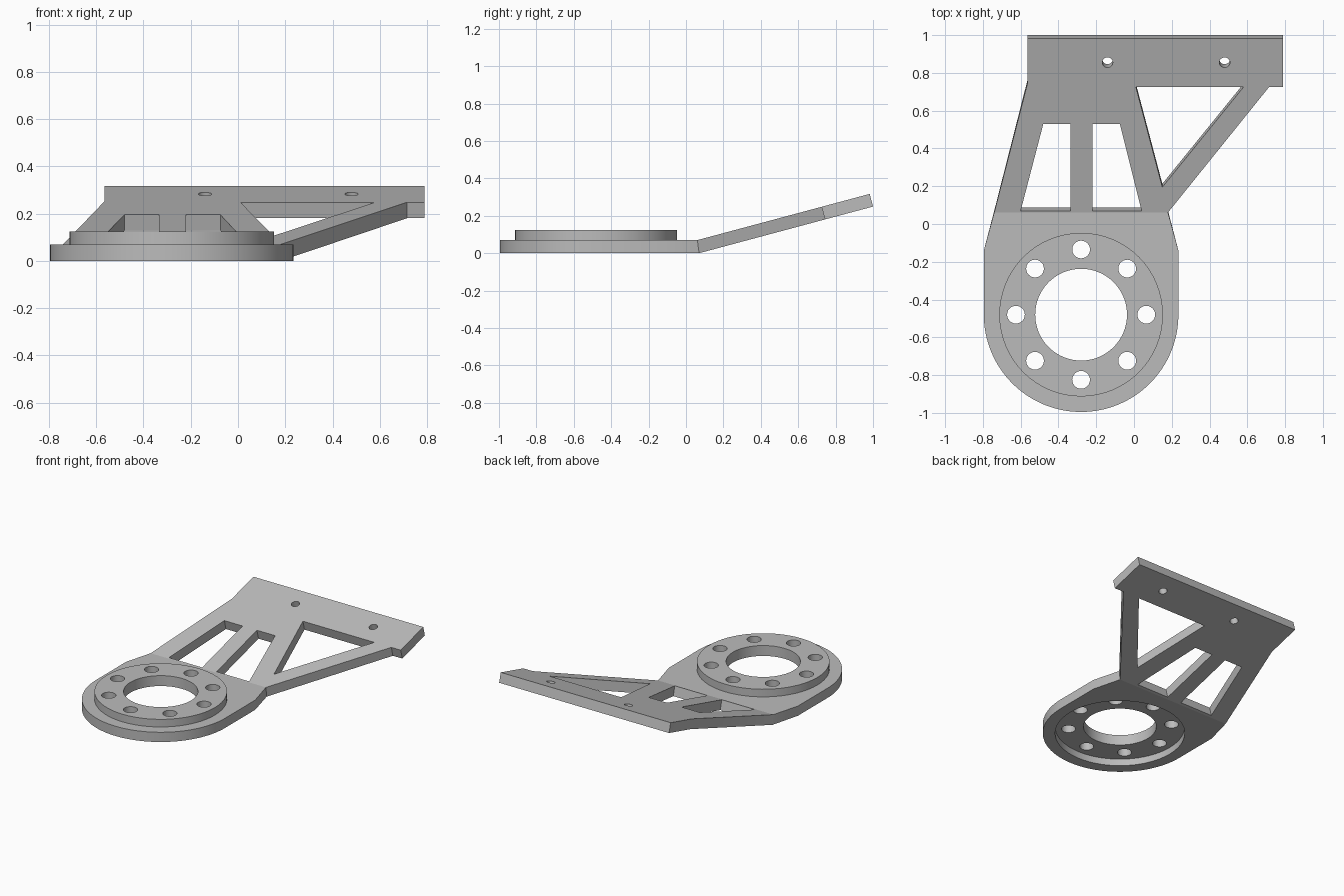
import bpy, bmesh
from math import sin, cos, tan, pi, radians

cube = bpy.data.objects.get("Cube")
if cube:
    bpy.data.objects.remove(cube, do_unlink=True)

THICK = 0.07             # sheet thickness
TILT = radians(15)       # slope of the arm
FOLD = 0.07              # y of the fold on the underside
MITRE = THICK * tan(TILT / 2)
CX, CY = -0.28, -0.48    # centre of the round flange

grey = bpy.data.materials.new("plain_grey")
grey.use_nodes = True
grey.diffuse_color = (0.5, 0.5, 0.5, 1)
grey.node_tree.nodes["Principled BSDF"].inputs["Base Color"].default_value = (0.5, 0.5, 0.5, 1)


def arc(x, y, r, start=0.0, sweep=2 * pi, n=64):
    """Points on a circle; a full turn leaves out the repeated end point."""
    count = n if sweep >= 2 * pi else n + 1
    return [(x + r * cos(start + sweep * i / n), y + r * sin(start + sweep * i / n))
            for i in range(count)]


def plate(name, loops, z0, z1, mitre_y=None, mitre=0.0):
    """Extrude an outline with holes; optionally slant the end lying on mitre_y."""
    curve = bpy.data.curves.new(name + "_profile", 'CURVE')
    curve.dimensions = '2D'
    curve.fill_mode = 'BOTH'
    curve.extrude = (z1 - z0) / 2
    for loop in loops:
        spline = curve.splines.new('POLY')
        spline.points.add(len(loop) - 1)
        for point, (x, y) in zip(spline.points, loop):
            point.co = (x, y, 0, 1)
        spline.use_cyclic_u = True
    helper = bpy.data.objects.new(name + "_profile", curve)
    bpy.context.collection.objects.link(helper)
    bpy.context.view_layer.update()
    graph = bpy.context.evaluated_depsgraph_get()
    mesh = bpy.data.meshes.new_from_object(helper.evaluated_get(graph))
    bpy.data.objects.remove(helper, do_unlink=True)

    bm = bmesh.new()
    bm.from_mesh(mesh)
    bmesh.ops.remove_doubles(bm, verts=bm.verts, dist=0.0001)
    bmesh.ops.translate(bm, verts=bm.verts, vec=(0, 0, (z0 + z1) / 2))
    if mitre_y is not None:
        for v in bm.verts:
            if abs(v.co.y - mitre_y) < 0.001 and v.co.z > (z0 + z1) / 2:
                v.co.y += mitre
    bmesh.ops.recalc_face_normals(bm, faces=bm.faces)
    bm.to_mesh(mesh)
    bm.free()

    mesh.name = name
    mesh.materials.clear()
    mesh.materials.append(grey)
    obj = bpy.data.objects.new(name, mesh)
    bpy.context.collection.objects.link(obj)
    bpy.ops.object.select_all(action='DESELECT')
    obj.select_set(True)
    bpy.context.view_layer.objects.active = obj
    bpy.ops.object.shade_smooth_by_angle(angle=radians(30))
    return obj


# Flat base with a rounded front, open under the raised ring
base_outline = arc(CX, CY, 0.515, pi, pi) + [
    (0.235, -0.14), (0.18, FOLD), (-0.74, FOLD), (-0.795, -0.14)]
plate("base_plate", [base_outline, arc(CX, CY, 0.433)], 0, THICK, FOLD, -MITRE)

# Raised ring with a centre bore and eight bolt holes, recessed from below
bolts = [arc(CX + 0.345 * cos(i * pi / 4), CY + 0.345 * sin(i * pi / 4), 0.047, n=24)
         for i in range(8)]
plate("mounting_ring", [arc(CX, CY, 0.433), arc(CX, CY, 0.243)] + bolts, 0.05, 0.125)


# Sloping arm, laid out flat from its plan and then tilted at the fold
def unfold(points):
    return [(x, (y - FOLD + THICK * sin(TILT)) / cos(TILT)) for x, y in points]


arm_outline = [(-0.74, 0), (0.18, 0)] + unfold([
    (0.715, 0.725), (0.79, 0.725), (0.79, 0.982), (-0.565, 0.982), (-0.565, 0.74)])
windows = [
    [(-0.60, 0.07), (-0.335, 0.07), (-0.335, 0.53), (-0.48, 0.53)],
    [(-0.22, 0.07), (0.04, 0.07), (-0.075, 0.53), (-0.22, 0.53)],
    [(0.15, 0.195), (0.58, 0.725), (0.01, 0.725)],
]
screws = [arc(*unfold([(x, 0.855)])[0], 0.028, n=24) for x in (-0.14, 0.48)]
arm = plate("sloping_arm", [arm_outline] + [unfold(w) for w in windows] + screws,
            0, THICK, 0, MITRE)
arm.location.y = FOLD
arm.rotation_euler.x = TILT
